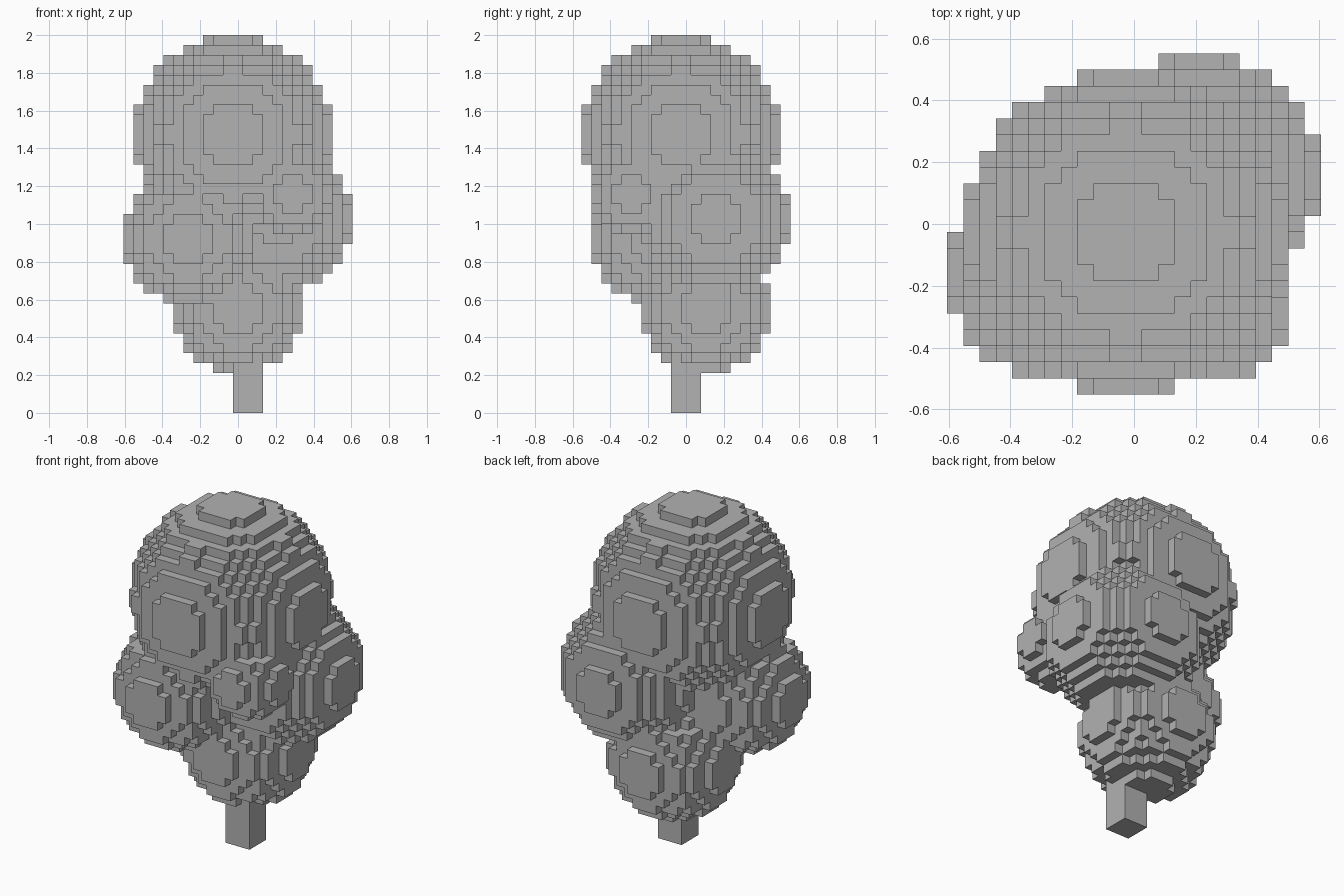
import bpy
import bmesh
import math
from mathutils import Vector
from itertools import product

VOXEL = 2 / 38
AXES = [Vector(a) for a in ((1, 0, 0), (0, 1, 0), (0, 0, 1))]

cube = bpy.data.objects.get("Cube")
if cube:
    bpy.data.objects.remove(cube, do_unlink=True)


def make_material(name, color):
    mat = bpy.data.materials.new(name)
    mat.use_nodes = True
    mat.diffuse_color = color
    mat.node_tree.nodes["Principled BSDF"].inputs["Base Color"].default_value = color
    return mat


def ball(center, radius):
    """Cells whose middle lies inside a sphere (z cells start at the ground)."""
    cx, cy, cz = center
    spans = [range(math.floor(c - radius) - 1, math.ceil(c + radius) + 2) for c in center]
    return {(x, y, z) for x, y, z in product(*spans)
            if (x - cx) ** 2 + (y - cy) ** 2 + (z + 0.5 - cz) ** 2 <= radius ** 2}


def build_shell(name, cells, solid, mat):
    """Mesh only the cell sides that face open air, then merge flat areas."""
    bm = bmesh.new()
    corners = {}

    def corner(p):
        key = tuple(round(2 * c) for c in p)
        if key not in corners:
            corners[key] = bm.verts.new(p * VOXEL)
        return corners[key]

    for cell in sorted(cells):
        middle = Vector(cell) + Vector((0, 0, 0.5))
        for i, sign in product(range(3), (1, -1)):
            normal = AXES[i] * sign
            if tuple(int(c + n) for c, n in zip(cell, normal)) in solid:
                continue
            u, v = AXES[(i + 1) % 3] / 2, AXES[(i + 2) % 3] / 2 * sign
            face_mid = middle + normal / 2
            bm.faces.new([corner(face_mid + a * u + b * v)
                          for a, b in ((-1, -1), (1, -1), (1, 1), (-1, 1))])
    bmesh.ops.dissolve_limit(bm, angle_limit=math.radians(1),
                             verts=bm.verts[:], edges=bm.edges[:])
    mesh = bpy.data.meshes.new(name)
    bm.to_mesh(mesh)
    bm.free()
    mesh.materials.append(mat)
    bpy.context.collection.objects.link(bpy.data.objects.new(name, mesh))


grey = make_material("plain grey", (0.445, 0.445, 0.445, 1))

# Stepped leaf balls and the square trunk, in cell units
parts = {
    "crown_foliage": ball((-0.5, -0.5, 28), 10),
    "left_foliage": ball((4, 3, 19.5), 7.5),
    "right_foliage": ball((-5, -3, 17.5), 6.5),
    "lower_foliage": ball((0, 2, 10.5), 6.5),
    "small_front_foliage": ball((5.5, -5.5, 22), 4),
    "trunk": set(product(range(0, 3), range(-1, 2), range(0, 8))),
}

# Each part keeps only the cells no earlier part has taken
solid = set().union(*parts.values())
taken = set()
for name, cells in parts.items():
    build_shell(name, cells - taken, solid, grey)
    taken |= cells
